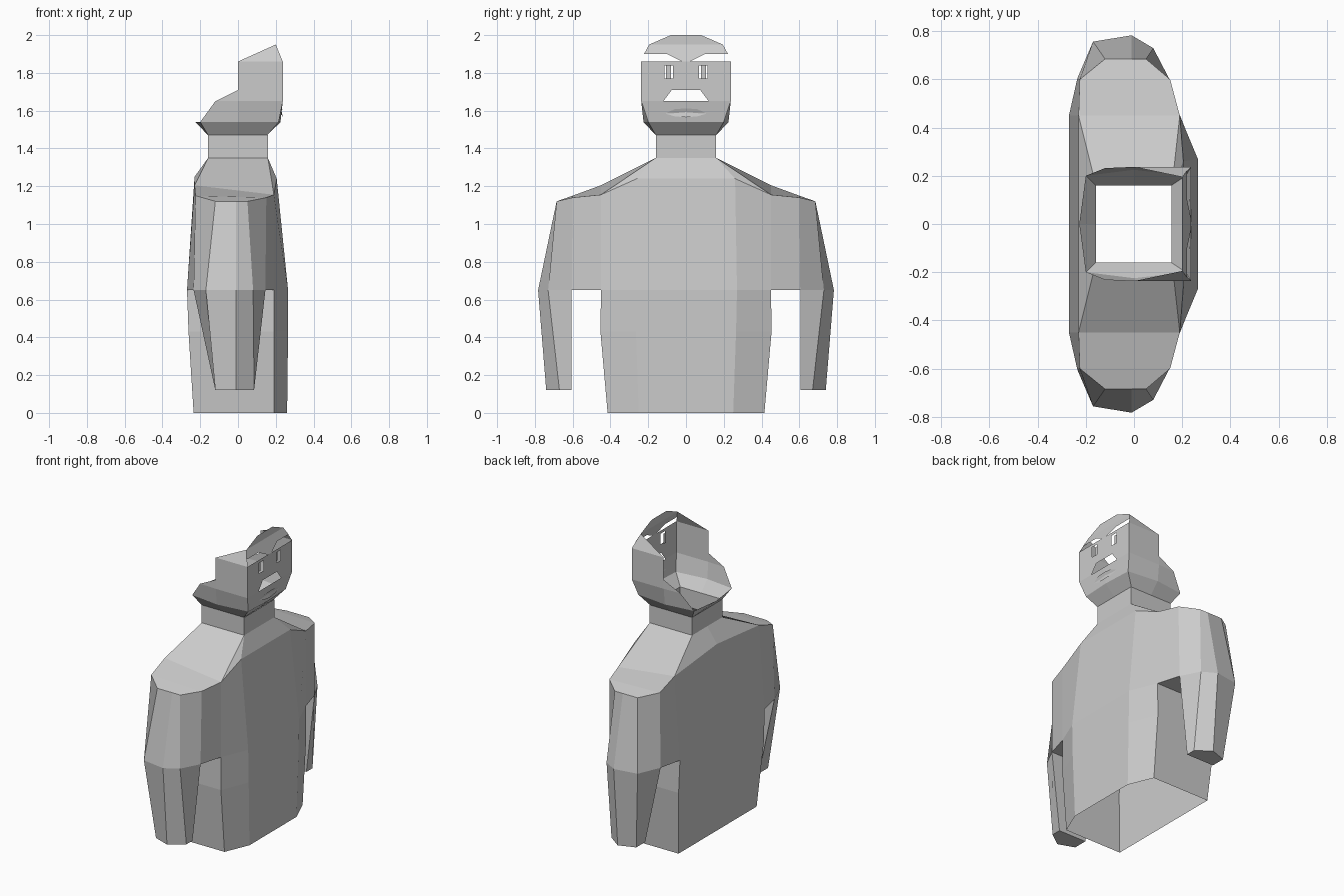
import bpy, bmesh

if "Cube" in bpy.data.objects:
    bpy.data.objects.remove(bpy.data.objects["Cube"])


def make(name, faces):
    """Half mesh on the +y side from point loops, mirrored across y."""
    bm = bmesh.new()
    for f in faces:
        bm.faces.new([bm.verts.new(p) for p in f])
    bmesh.ops.remove_doubles(bm, verts=bm.verts, dist=0.0005)
    bmesh.ops.recalc_face_normals(bm, faces=bm.faces)
    me = bpy.data.meshes.new(name)
    bm.to_mesh(me)
    bm.free()
    ob = bpy.data.objects.new(name, me)
    bpy.context.collection.objects.link(ob)
    m = ob.modifiers.new("mirror", 'MIRROR')
    m.use_axis = (False, True, False)
    m.merge_threshold = 0.001
    return ob


def strip(a, b, closed=False):
    n = len(a)
    return [[a[i], a[(i + 1) % n], b[(i + 1) % n], b[i]]
            for i in range(n if closed else n - 1)]


def at(z, pts):
    return [(x, y, z) for x, y in pts]


# Cross-sections from the chest centre round the arm to the back centre
mid = at(.65, [(.265, 0), (.265, .27), (.19, .45), (.145, .605), (.08, .73),
               (-.01, .783), (-.17, .757), (-.235, .605), (-.27, .45), (-.27, 0)])
top = [(.205, 0, 1.24), (.205, .26, 1.24), (.19, .45, 1.155), (.15, .6, 1.14),
       (.05, .685, 1.12), (-.01, .685, 1.12), (-.12, .685, 1.12),
       (-.225, .6, 1.15), (-.23, .45, 1.205), (-.23, 0, 1.25)]
waist = at(.43, [(.265, 0), (.265, .265), (.19, .453), (-.262, .453), (-.262, 0)])
base = at(0, [(.26, 0), (.26, .25), (.19, .415), (-.235, .415), (-.235, 0)])
neck = at(1.35, [(.158, 0), (.158, .16), (-.158, .16), (-.158, 0)])
hip = [mid[i] for i in (0, 1, 2, 8, 9)]

# Torso, open at the base, with shoulders
body = strip(base, waist) + strip(waist, hip) + strip(mid, top)
body += [[mid[2], mid[3], mid[7], mid[8]],
         [neck[0], neck[1], top[1], top[0]],
         [neck[1], top[1], top[2]],
         [neck[1], top[2], top[8], neck[2]],
         [neck[2], top[8], top[9], neck[3]],
         [top[2], top[3], top[7], top[8]],
         top[3:8]]
make("torso_and_shoulders", body)

# Lower arms
cuff = at(.12, [(.085, .605), (.085, .67), (-.01, .74), (-.12, .70), (-.12, .605)])
arm = [mid[3], mid[4], mid[5], mid[6], mid[7]]
make("lower_arms", strip(arm, cuff, True) + [cuff])

# Open square neck
make("neck", strip(neck, [(x, y, 1.47) for x, y, z in neck]))

# Jaw shell and side walls of the open head
F, S = .237, .237
jaw0 = at(1.47, [(.155, 0), (.155, .16), (0, .16), (-.158, .16), (-.158, 0)])
jaw1 = at(1.54, [(.225, 0), (.215, .2), (0, .225), (-.2, .2), (-.227, 0)])
jaw2 = at(1.65, [(F, 0), (F, S), (0, S), (-.12, .232)])
head = strip(jaw0, jaw1) + strip(jaw1[:4], jaw2)
head += [[(0, S, 1.65), (-.12, .232, 1.65), (0, S, 1.71)],
         [(0, S, 1.65), (F, S, 1.65), (F, S, 1.86), (0, S, 1.86), (0, S, 1.71)],
         [(0, S, 1.86), (F, S, 1.86), (.2, .195, 1.95)]]
make("jaw_and_sides", head)


# Flat face with openings for nose and eyes
def flat(pts, x=F):
    return [(x, y, z) for y, z in pts]


make("face", [
    flat([(0, 1.71), (.075, 1.71), (.07, 1.77), (.07, 1.84), (.07, 1.86), (0, 1.86)]),
    flat([(.07, 1.84), (.115, 1.84), (.115, 1.86), (.07, 1.86)]),
    flat([(.115, 1.77), (S, 1.77), (S, 1.86), (.115, 1.86), (.115, 1.84)]),
    flat([(.075, 1.71), (.12, 1.65), (S, 1.65), (S, 1.77), (.115, 1.77), (.07, 1.77)]),
])
make("eyes", [flat([(.08, 1.77), (.105, 1.77), (.105, 1.84), (.08, 1.84)], .222)])

# Forehead above the eyebrow openings
lean = lambda y, z: (F - (z - 1.86) * .41, y, z)
make("forehead", [
    [lean(*p) for p in [(0, 1.86), (.02, 1.86), (.10, 1.9), (.222, 1.9),
                        (.195, 1.95), (0, 1.95)]],
    flat([(0, 1.95), (.195, 1.95), (.08, 2.0), (0, 2.0)], .2),
])

# Lips: two angled bands
corner = (.229, .11, 1.585)
up, line, low = (.24, 0, 1.612), (.232, 0, 1.592), (.237, 0, 1.565)
up1, line1, low1 = (.238, .06, 1.608), (.23, .06, 1.587), (.234, .06, 1.57)
make("lips", [[up, up1, line1, line], [up1, corner, line1],
              [line, line1, low1, low], [line1, corner, low1]])
